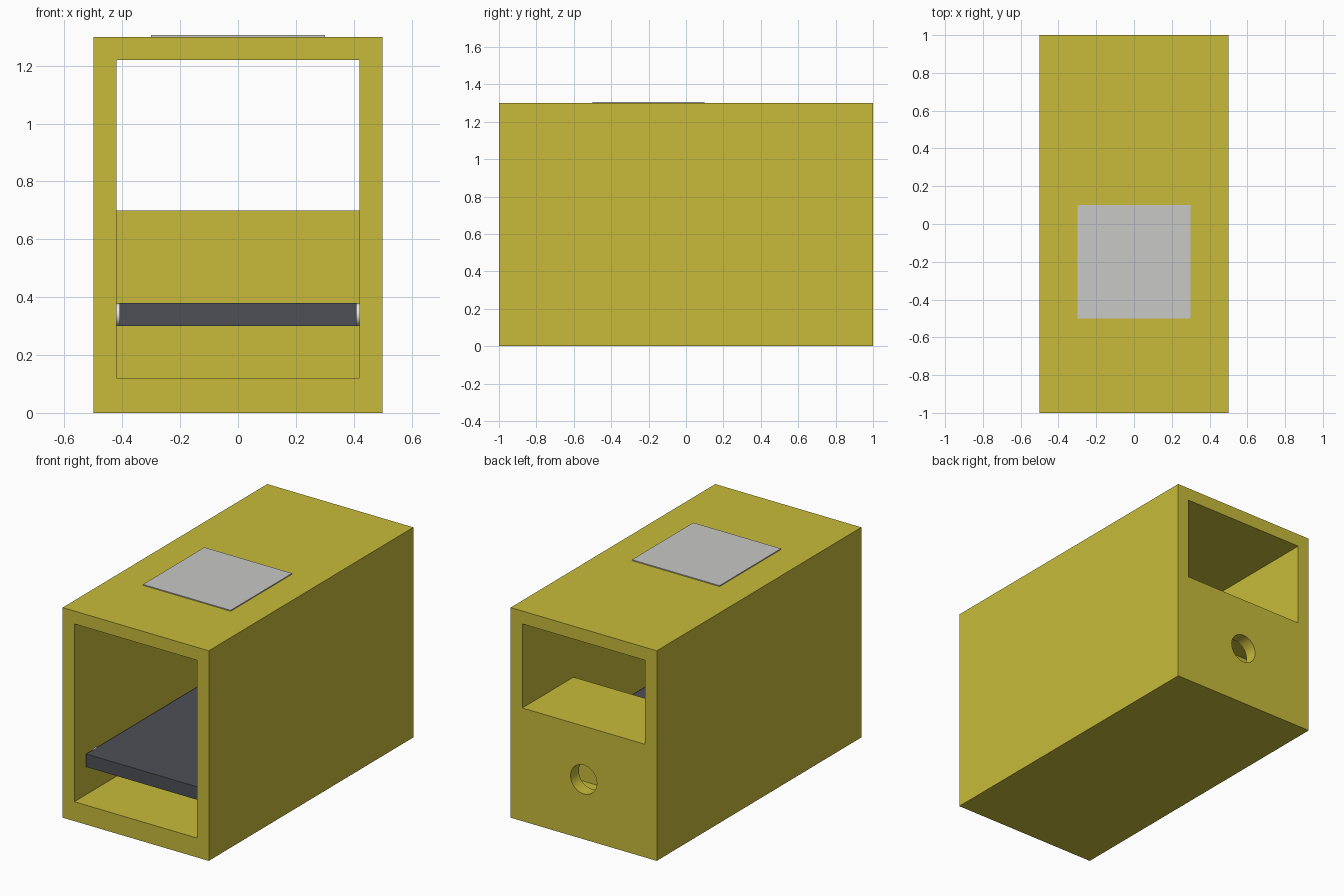
import bpy
import bmesh
import math

if "Cube" in bpy.data.objects:
    bpy.data.objects.remove(bpy.data.objects["Cube"], do_unlink=True)


def material(name, rgb):
    mat = bpy.data.materials.new(name)
    mat.use_nodes = True
    color = (*rgb, 1.0)
    mat.diffuse_color = color
    mat.node_tree.nodes["Principled BSDF"].inputs["Base Color"].default_value = color
    return mat


yellow = material("mustard_yellow", (0.58, 0.50, 0.043))
charcoal = material("charcoal_grey", (0.075, 0.08, 0.092))
silver = material("light_grey", (0.58, 0.58, 0.57))
white = material("white", (0.8, 0.8, 0.8))


def finish(name, bm, mat):
    bmesh.ops.recalc_face_normals(bm, faces=bm.faces)
    mesh = bpy.data.meshes.new(name)
    bm.to_mesh(mesh)
    bm.free()
    mesh.materials.append(mat)
    obj = bpy.data.objects.new(name, mesh)
    bpy.context.collection.objects.link(obj)
    return obj


def prism(name, profile, half_width, mat):
    """Side profile of (y, z) points extruded symmetrically along x."""
    bm = bmesh.new()
    face = bm.faces.new([bm.verts.new((-half_width, y, z)) for y, z in profile])
    moved = bmesh.ops.extrude_face_region(bm, geom=[face])["geom"]
    verts = [v for v in moved if isinstance(v, bmesh.types.BMVert)]
    bmesh.ops.translate(bm, verts=verts, vec=(2 * half_width, 0, 0))
    return finish(name, bm, mat)


def box(name, half_width, y0, y1, z0, z1, mat):
    return prism(name, [(y0, z0), (y1, z0), (y1, z1), (y0, z1)], half_width, mat)


def cylinder(name, radius, length, location, axis, mat):
    bpy.ops.mesh.primitive_cylinder_add(vertices=32, radius=radius, depth=length, location=location)
    obj = bpy.context.object
    obj.name = name
    if axis == "x":
        obj.rotation_euler.y = math.pi / 2
    else:
        obj.rotation_euler.x = math.pi / 2
    obj.data.materials.append(mat)
    bpy.ops.object.shade_smooth_by_angle()
    return obj


def carve(target, cutter):
    cutter.hide_render = True
    mod = target.modifiers.new("cut", "BOOLEAN")
    mod.operation = "DIFFERENCE"
    mod.solver = "EXACT"
    mod.object = cutter
    bpy.ops.object.select_all(action="DESELECT")
    bpy.context.view_layer.objects.active = target
    target.select_set(True)
    bpy.ops.object.modifier_apply(modifier=mod.name)
    bpy.data.objects.remove(cutter, do_unlink=True)


wall = 0.08
inner = 0.5 - wall
floor, ledge, roof = 0.12, 0.70, 1.30 - wall

# Housing: stepped tunnel, closed rear chamber and round port
housing = box("housing", 0.5, -1, 1, 0, 1.3, yellow)
tunnel = [(-1.1, floor), (0.5, floor), (0.5, ledge), (1.1, ledge), (1.1, roof), (-1.1, roof)]
carve(housing, prism("tunnel_cutter", tunnel, inner, yellow))
carve(housing, box("chamber_cutter", inner, 0.5 + wall, 1 - wall, floor, ledge - wall, yellow))
carve(housing, cylinder("port_cutter", 0.09, 0.2, (0, 0.97, 0.37), "y", yellow))
bpy.ops.object.select_all(action="DESELECT")
bpy.context.view_layer.objects.active = housing
housing.select_set(True)
bpy.ops.object.shade_smooth_by_angle()

# Conveyor bed and its rollers
box("conveyor_bed", 0.41, -0.9, 0.4, 0.30, 0.38, charcoal)
for label, y in (("front", -0.8), ("rear", 0.3)):
    cylinder(label + "_roller", 0.039, 2 * inner, (0, y, 0.34), "x", white)

# Panel on the roof
box("roof_panel", 0.3, -0.5, 0.1, 1.3, 1.306, silver)
